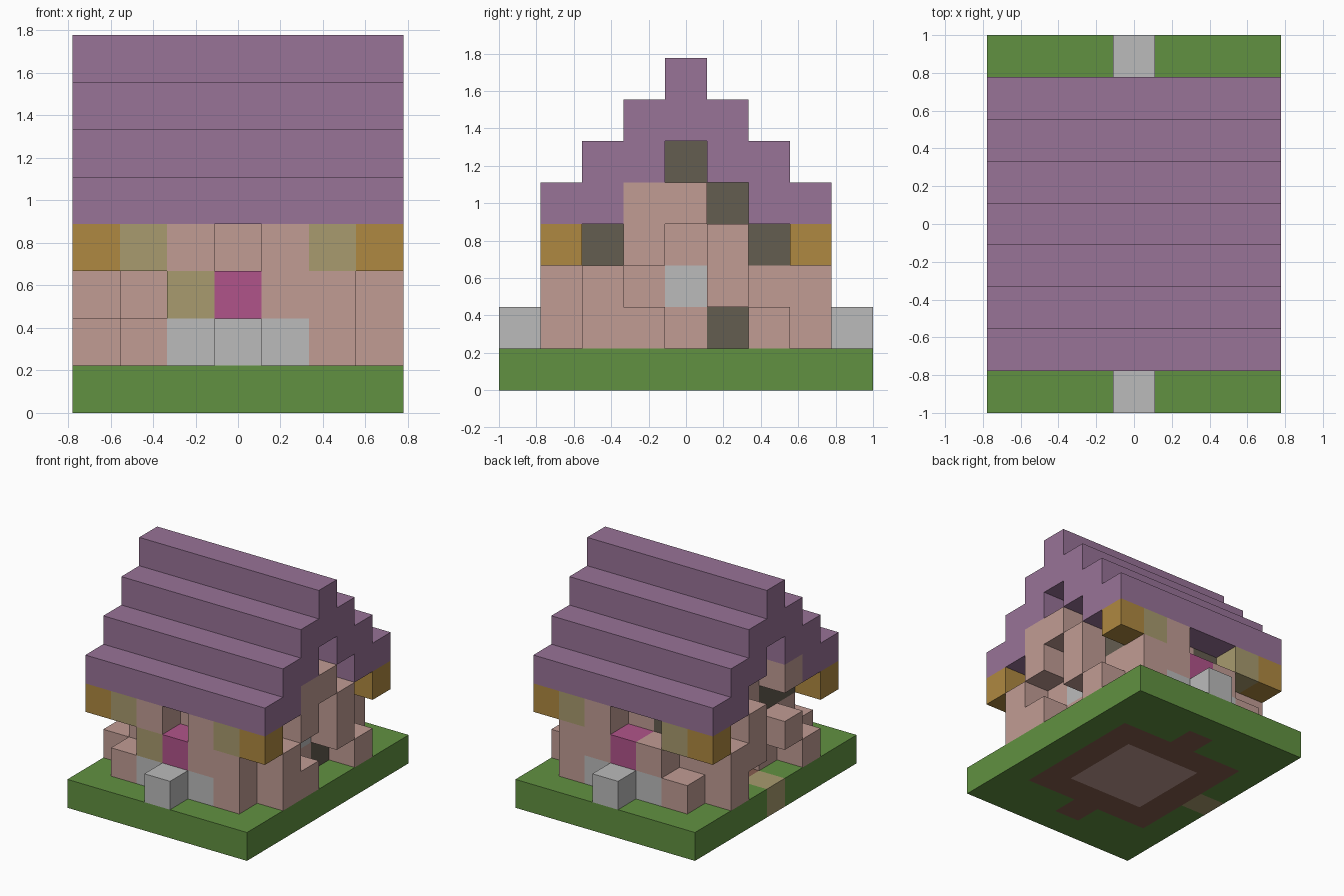
import bpy, bmesh
from mathutils import Vector

if "Cube" in bpy.data.objects:
    bpy.data.objects.remove(bpy.data.objects["Cube"], do_unlink=True)

S = 2 / 9  # block size; the grid is 7 x 9 x 8 blocks


def material(name, rgb):
    lin = [((c / 255 + 0.055) / 1.055) ** 2.4 for c in rgb] + [1]
    m = bpy.data.materials.new(name)
    m.use_nodes = True
    m.diffuse_color = lin
    m.node_tree.nodes["Principled BSDF"].inputs["Base Color"].default_value = lin
    return m


PURPLE = material("roof purple", (152, 115, 151))
GREEN = material("grass green", (97, 145, 65))
PINK = material("plaster pink", (193, 156, 148))
GOLD = material("gold wood", (175, 137, 65))
OLIVE = material("pale olive", (168, 155, 110))
MAGENTA = material("magenta", (176, 84, 138))
GRAY = material("stone gray", (187, 187, 187))
DARK = material("dark timber", (100, 93, 80))
BROWN = material("floor brown", (133, 93, 78))

owner = {}   # block position -> part name
parts = {}   # part name -> material


def fill(part, mat, xs, ys, zs):
    """Claim a box of blocks for a part; ranges are inclusive."""
    parts[part] = mat
    span = [(v, v) if isinstance(v, int) else v for v in (xs, ys, zs)]
    for x in range(span[0][0], span[0][1] + 1):
        for y in range(span[1][0], span[1][1] + 1):
            for z in range(span[2][0], span[2][1] + 1):
                owner[x, y, z] = part


def clear(*cells):
    for c in cells:
        owner.pop(c, None)


# Ground with planked floor, rug and side step
fill("lawn", GREEN, (0, 6), (0, 8), 0)
fill("floor", BROWN, (1, 5), (2, 6), 0)
fill("floor", BROWN, 3, (1, 7), 0)
fill("rug", PINK, (2, 4), (3, 5), 0)
fill("side_step", OLIVE, 0, 4, 0)

# Front and back walls with stone footing and entry blocks
for side, y, inner, step in (("front", 1, 2, 0), ("back", 7, 6, 8)):
    wall = side + "_wall"
    fill(wall, PINK, (1, 5), y, (1, 3))
    fill(side + "_footing", GRAY, (2, 4), y, 1)
    fill(side + "_doorstep", GRAY, 3, step, 1)
    fill(side + "_door_top", MAGENTA, 3, y, 2)
    clear((3, y, 3), (1, y, 2))
    fill(wall, PINK, 3, inner, 3)
    for x in (1, 5):
        fill(side + "_brackets", OLIVE, x, y, 3)
    for x in (0, 6):
        fill(side + "_eave_ends", GOLD, x, y, 3)
fill("front_panel", OLIVE, 2, 1, 2)
clear((2, 7, 3))
fill("inner_beam", DARK, 2, 6, 3)

# Gable walls with rafters following the roof slope
for side, x in (("right", 1), ("left", 5)):
    wall = side + "_gable"
    fill(wall, PINK, x, (2, 6), (1, 3))
    fill(wall, PINK, x, (3, 5), 4)
    for d in range(3):
        for y in (4 - d, 4 + d):
            fill(side + "_rafters", DARK, x, y, 5 - d)
fill("left_window", GRAY, 5, 4, 2)
fill("left_hatch", DARK, 5, 5, 1)
fill("right_rafters", DARK, 1, 3, 3)
clear((1, 4, 1))

# Blocks standing proud of the gables
left = "left_wall_blocks"
fill(left, PINK, 6, 2, (1, 2))
fill(left, PINK, 6, 3, 1)
fill(left, PINK, 6, 3, (3, 4))
fill(left, PINK, 6, 4, 4)
fill(left, PINK, 6, 5, (2, 3))
fill(left, PINK, 6, 6, 1)
right = "right_wall_blocks"
fill(right, PINK, 0, 6, (1, 2))
fill(right, PINK, 0, 5, (2, 3))
fill(right, PINK, 0, 3, 2)
fill(right, PINK, 0, 3, 4)
fill(right, PINK, 0, 2, 1)

# Stepped roof, two blocks thick on each course
for d in range(4):
    for offset in {max(d - 1, 0), d}:
        for y in (4 - offset, 4 + offset):
            fill("roof", PURPLE, (0, 6), y, 7 - d)

# Turn each part into a mesh of its exposed faces
CORNERS = ((-1, -1), (1, -1), (1, 1), (-1, 1))
for part, mat in parts.items():
    bm = bmesh.new()
    for cell in [c for c, p in owner.items() if p == part]:
        centre = Vector((cell[0] - 3, cell[1] - 4, cell[2] + 0.5))
        for axis in range(3):
            for sign in (-1, 1):
                n = Vector((0, 0, 0))
                n[axis] = sign
                if tuple(int(a + b) for a, b in zip(cell, n)) in owner:
                    continue
                u, v = Vector((0, 0, 0)), Vector((0, 0, 0))
                u[(axis + 1) % 3] = 1
                v[(axis + 2) % 3] = sign
                bm.faces.new([bm.verts.new((centre + (n + u * a + v * b) / 2) * S)
                              for a, b in CORNERS])
    if not bm.faces:
        bm.free()
        continue
    bmesh.ops.remove_doubles(bm, verts=bm.verts, dist=0.001)
    bmesh.ops.dissolve_limit(bm, angle_limit=0.01, verts=bm.verts, edges=bm.edges)
    mesh = bpy.data.meshes.new(part)
    bm.to_mesh(mesh)
    bm.free()
    mesh.materials.append(mat)
    bpy.context.collection.objects.link(bpy.data.objects.new(part, mesh))
